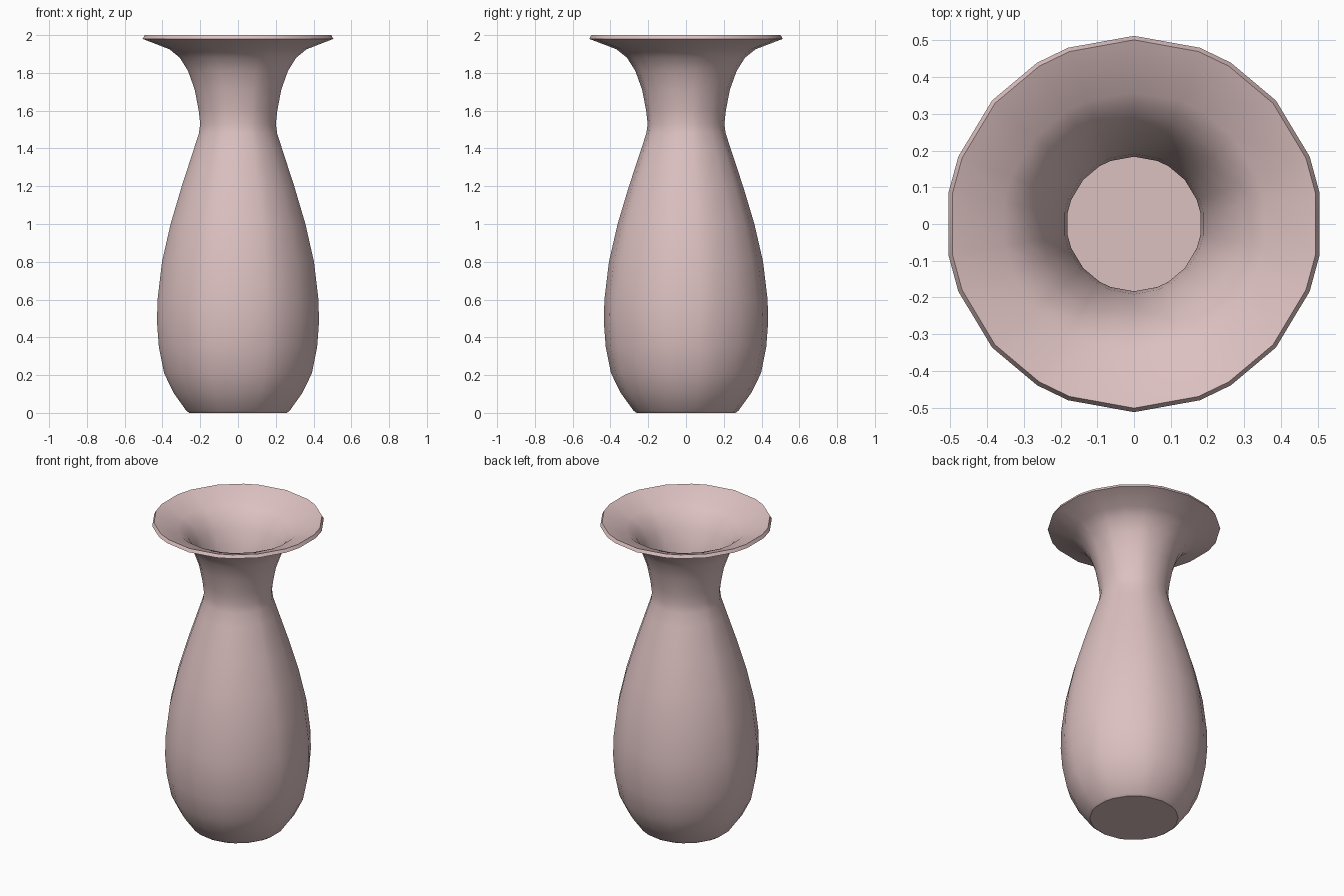
import bpy, bmesh, math

if "Cube" in bpy.data.objects:
    bpy.data.objects.remove(bpy.data.objects["Cube"])

# Colour
clay = bpy.data.materials.new("pale_pink_clay")
clay.diffuse_color = (0.72, 0.53, 0.53, 1)
clay.use_nodes = True
clay.node_tree.nodes["Principled BSDF"].inputs["Base Color"].default_value = clay.diffuse_color

# Closed wall profile (radius, height): outside going up, then inside going down
OUTER = [(0.262, 0.0), (0.278, 0.012), (0.345, 0.105), (0.397, 0.21), (0.425, 0.35),
         (0.435, 0.48), (0.432, 0.60), (0.408, 0.80), (0.362, 1.0), (0.302, 1.2),
         (0.236, 1.4), (0.210, 1.48), (0.203, 1.53), (0.211, 1.60), (0.232, 1.71),
         (0.268, 1.81), (0.312, 1.88), (0.368, 1.925), (0.512, 1.98)]
INNER = [(0.501, 2.0), (0.358, 1.945), (0.298, 1.895), (0.251, 1.82), (0.213, 1.715),
         (0.191, 1.605), (0.183, 1.53), (0.190, 1.475), (0.217, 1.393), (0.283, 1.193),
         (0.342, 0.995), (0.388, 0.797), (0.412, 0.60), (0.415, 0.48), (0.405, 0.353),
         (0.378, 0.218), (0.328, 0.116), (0.262, 0.02)]

# Slightly uneven facets around the vase, mirrored left/right and front/back
quarter = [9.6, 21, 41, 59, 69.5]
half = quarter + [90] + [180 - a for a in reversed(quarter)]
angles = [math.radians(a) for a in half + [a + 180 for a in half]]

# Vase: turn the profile and close the foot and the inner floor
bm = bmesh.new()
rings = [[bm.verts.new((r * math.cos(a), r * math.sin(a), z)) for a in angles]
         for r, z in OUTER + INNER]
n = len(angles)
for low, high in zip(rings, rings[1:]):
    for i in range(n):
        j = (i + 1) % n
        bm.faces.new((low[i], low[j], high[j], high[i]))
bm.faces.new(list(reversed(rings[0])))
bm.faces.new(rings[-1])
bmesh.ops.recalc_face_normals(bm, faces=bm.faces)
mesh = bpy.data.meshes.new("vase")
bm.to_mesh(mesh)
bm.free()
mesh.materials.append(clay)

vase = bpy.data.objects.new("vase", mesh)
bpy.context.collection.objects.link(vase)
bpy.context.view_layer.objects.active = vase
vase.select_set(True)
bpy.ops.object.shade_smooth_by_angle(angle=math.radians(35))
